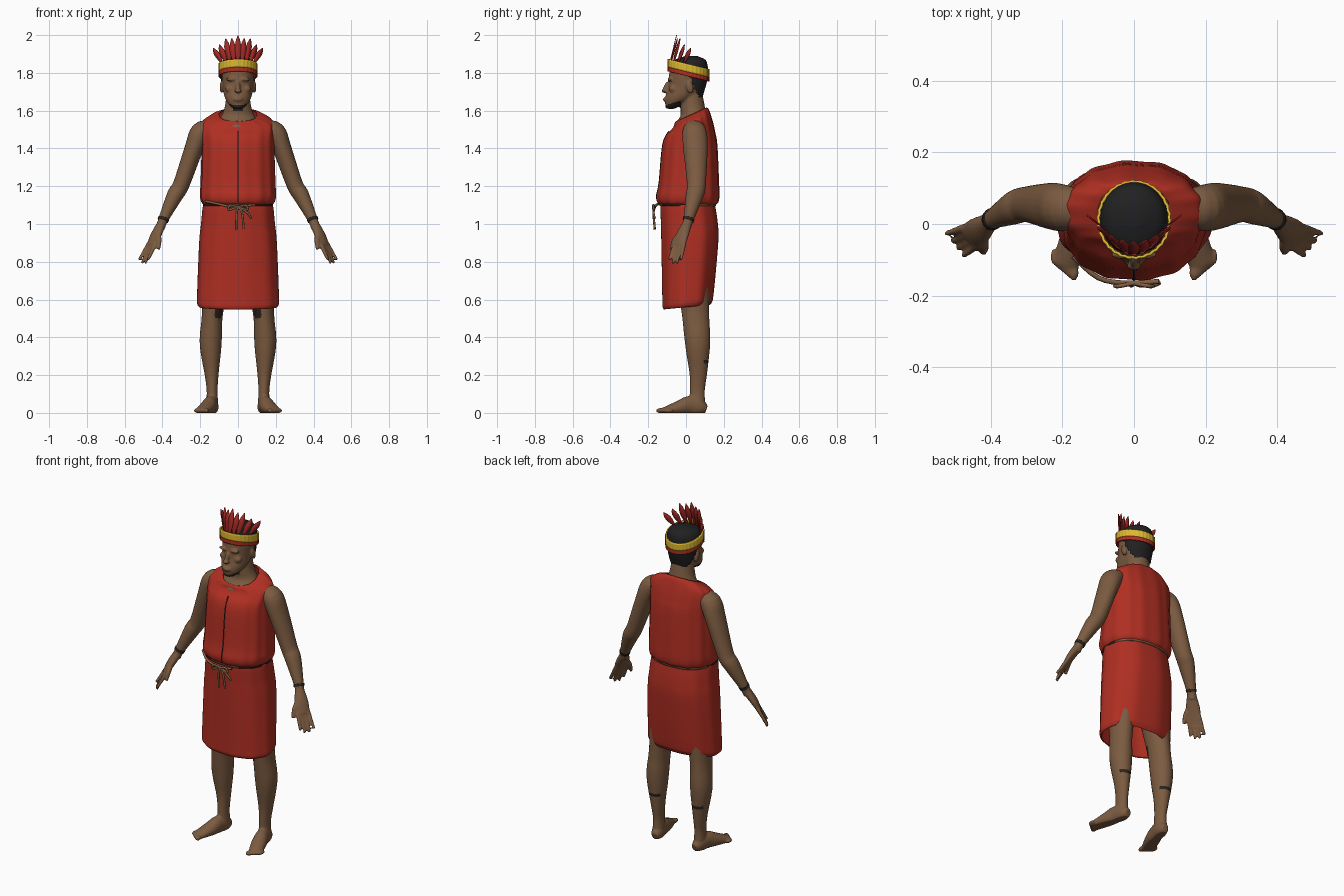
import bpy, bmesh, math
from mathutils import Vector, Matrix

if "Cube" in bpy.data.objects:
    bpy.data.objects.remove(bpy.data.objects["Cube"])


def material(name, red, green, blue):
    made = bpy.data.materials.new(name)
    made.use_nodes = True
    made.diffuse_color = (red, green, blue, 1)
    shader = made.node_tree.nodes["Principled BSDF"]
    shader.inputs["Base Color"].default_value = made.diffuse_color
    return made


SKIN = material("brown skin", .2, .105, .052)
RED = material("red cloth", .43, .028, .016)
FEATHER = material("feather red", .36, .022, .018)
YELLOW = material("bead yellow", .72, .48, .03)
HAIR = material("black hair", .015, .015, .016)
CORD = material("cord brown", .22, .11, .055)
DARK = material("dark band", .022, .017, .013)


def dense(rows, steps=4):
    """Smooth curve through rows of numbers."""
    result = []
    for i in range(len(rows) - 1):
        before, start, end = rows[max(i - 1, 0)], rows[i], rows[i + 1]
        after = rows[min(i + 2, len(rows) - 1)]
        for step in range(steps):
            t = step / steps
            result.append([
                b + t * ((c - a) + t * ((2 * a - 5 * b + 4 * c - d) + t * (3 * (b - c) + d - a))) / 2
                for a, b, c, d in zip(before, start, end, after)])
    return result + [list(rows[-1])]


def oval(centre, across, along, count, power=2, ripple=0, waves=0):
    """Closed ring of points; a higher power makes it boxier."""
    points = []
    for i in range(count):
        angle = math.tau * i / count
        swell = 1 + ripple * math.sin(waves * (angle + math.pi / 2))
        x, y = (math.copysign(abs(value) ** (2 / power), value) * swell
                for value in (math.cos(angle), math.sin(angle)))
        points.append(centre + across * x + along * y)
    return points


def bridge(bm, rings, caps):
    loops = [[bm.verts.new(point) for point in ring] for ring in rings]
    count = len(loops[0])
    for lower, upper in zip(loops, loops[1:]):
        for i in range(count):
            j = (i + 1) % count
            bm.faces.new((lower[i], lower[j], upper[j], upper[i]))
    if caps:
        bm.faces.new(loops[0])
        bm.faces.new(loops[-1])


def loft(bm, rows, tilt=lambda z: 0, caps=True, count=96, **shape):
    """Stacked rings; each row is height, centre y, half width, half depth."""
    rings = []
    for z, y, width, depth in dense(rows):
        along = Vector((0, depth, depth * tilt(z)))
        rings.append(oval(Vector((0, y, z)), Vector((width, 0, 0)), along, count, **shape))
    bridge(bm, rings, caps)


def tube(bm, rows, side, facing=(0, 1, 0), count=20, caps=True):
    """Rings square to a path; each row is x, y, z and two radii."""
    rows = dense(rows)
    path = [Vector(row[:3]) for row in rows]
    rings = []
    for i, row in enumerate(rows):
        heading = (path[min(i + 1, len(path) - 1)] - path[max(i - 1, 0)]).normalized()
        along = Vector(facing)
        along = (along - heading * along.dot(heading)).normalized()
        ring = oval(path[i], along.cross(heading) * row[3], along * row[4], count)
        rings.append([Vector((point.x * side, point.y, point.z)) for point in ring])
    bridge(bm, rings, caps)


def blob(bm, place, size, lean=0):
    matrix = (Matrix.Translation(place) @ Matrix.Rotation(lean, 4, 'X')
              @ Matrix.Diagonal((*size, 1)))
    bmesh.ops.create_uvsphere(bm, u_segments=16, v_segments=10, radius=1, matrix=matrix)


def finish(bm, name, *materials, thickness=0):
    bmesh.ops.recalc_face_normals(bm, faces=bm.faces)
    mesh = bpy.data.meshes.new(name)
    bm.to_mesh(mesh)
    bm.free()
    mesh.shade_smooth()
    for entry in materials:
        mesh.materials.append(entry)
    made = bpy.data.objects.new(name, mesh)
    bpy.context.collection.objects.link(made)
    if thickness:
        made.modifiers.new("thickness", 'SOLIDIFY').thickness = thickness
    return made


def cord(name, points, radius, colour):
    curve = bpy.data.curves.new(name, 'CURVE')
    curve.dimensions, curve.bevel_depth, curve.bevel_resolution = '3D', radius, 2
    curve.use_fill_caps = True
    spline = curve.splines.new('POLY')
    path = dense(points)
    spline.points.add(len(path) - 1)
    for target, point in zip(spline.points, path):
        target.co = (*point, 1)
    curve.materials.append(colour)
    bpy.context.collection.objects.link(bpy.data.objects.new(name, curve))


# Torso with neck, then head
bm = bmesh.new()
loft(bm, [(.9, .02, .15, .11), (1.12, .01, .17, .13), (1.45, .03, .16, .1),
          (1.52, .03, .125, .095), (1.57, .04, .09, .07), (1.62, .035, .07, .065), (1.7, .03, .06, .055)])
loft(bm, [(1.61, -.08, .025, .02), (1.635, -.06, .05, .05), (1.67, -.03, .07, .08),
          (1.72, 0, .08, .095), (1.82, .01, .085, .095), (1.86, .02, .065, .075), (1.88, .025, .03, .035)])

# Nose bridge, nostrils, lips and chin
blob(bm, (0, -.105, 1.725), (.012, .014, .036), lean=-.45)
blob(bm, (0, -.115, 1.705), (.02, .016, .01))
blob(bm, (0, -.108, 1.66), (.027, .014, .013))
blob(bm, (0, -.095, 1.625), (.026, .016, .016))

for side in (1, -1):
    # Brow, cheek and ear
    blob(bm, (.034 * side, -.085, 1.766), (.032, .013, .01))
    blob(bm, (.045 * side, -.068, 1.715), (.024, .022, .02))
    blob(bm, (.087 * side, .02, 1.725), (.01, .02, .034), lean=.25)

    # Arm
    tube(bm, [(.14, .045, 1.51, .04, .05), (.195, .045, 1.485, .057, .065), (.233, .05, 1.4, .05, .065),
              (.3, .055, 1.21, .044, .05), (.335, .045, 1.15, .043, .047),
              (.397, .012, 1.02, .026, .027), (.41, 0, .98, .025, .027)], side)

    # Palm, fingers and thumb
    across = Vector((-.6, -.8, 0))
    tube(bm, [(.405, .005, 1, .024, .026), (.435, -.02, .94, .021, .04), (.46, -.037, .885, .013, .038)],
         side, across)
    for finger in range(4):
        spread = finger - 1.5
        knuckle = Vector((.452, -.033, .9)) + across * spread * .02
        tip = Vector((.5, -.058, .79 + spread ** 2 * .009)) + across * spread * .026
        tube(bm, [(*knuckle, .012, .012), (*tip, .008, .008)], side, across, count=12)
    tube(bm, [(.425, -.025, .95, .014, .018), (.418, -.06, .915, .014, .014),
              (.42, -.08, .865, .009, .009)], side, across, count=12)

    # Leg
    tube(bm, [(.09, .02, .97, .075, .1), (.115, .035, .75, .078, .09), (.135, .05, .53, .056, .073),
              (.144, .06, .4, .059, .069), (.144, .063, .32, .054, .062), (.14, .065, .21, .038, .047),
              (.137, .06, .12, .029, .04), (.137, .06, .05, .032, .042)], side)

    # Foot and toes
    tube(bm, [(.132, .108, .02, .02, .022), (.136, .075, .03, .034, .042), (.147, .02, .04, .037, .05),
              (.163, -.035, .028, .042, .038), (.194, -.118, .01, .037, .018)], side, (0, 0, 1))
    for toe in range(5):
        size = .014 - toe * .001
        blob(bm, ((.168 + toe * .014) * side, -.136 + toe * .011, .012), (size, .023, size))
body = finish(bm, "body", SKIN)

# Fuse the body parts into one soft surface
fuse = body.modifiers.new("fuse", 'REMESH')
fuse.mode, fuse.voxel_size = 'VOXEL', .006
soften = body.modifiers.new("soften", 'SMOOTH')
soften.iterations = 3
bpy.context.view_layer.update()
graph = bpy.context.evaluated_depsgraph_get()
mesh = bpy.data.meshes.new_from_object(body.evaluated_get(graph))
body.modifiers.clear()
body.data = mesh
mesh.materials.clear()
mesh.materials.append(SKIN)
mesh.materials.append(DARK)
mesh.shade_smooth()
for vertex in mesh.vertices:
    vertex.co.z = max(vertex.co.z, 0)

# Beard, calf bands and knee ties coloured by position
for face in mesh.polygons:
    x, y, z = face.center
    beard = abs(x) < .06 and y < -.025 and 1.6 < z < 1.63 + max(0, y + .1) * .35
    calf_band = .262 < z < .281 and y > .095
    knee_tie = .5 < z < .56 and y < .02 and abs(x) < .122
    face.material_index = int(beard or calf_band or knee_tie)

# Sleeveless shirt, gathered at the waist, its neckline dipping in front
shirt = [(1.1, .01, .178, .143), (1.115, .01, .192, .16), (1.15, .01, .2, .166), (1.22, .016, .197, .158),
         (1.42, .021, .191, .144), (1.49, .03, .194, .122), (1.54, .034, .188, .1),
         (1.57, .03, .14, .09), (1.58, .028, .1, .08)]
bm = bmesh.new()
loft(bm, shirt, tilt=lambda z: max(0, z - 1.48) * 4.5, caps=False, power=2.3, ripple=.012, waves=14)
finish(bm, "shirt", RED, thickness=.005)
cord("shirt_seam", [(0, y - depth, z) for z, y, width, depth in shirt[1:6]], .003, DARK)

# Skirt
bm = bmesh.new()
loft(bm, [(1.115, .01, .176, .138), (1.09, .01, .186, .145), (1, .018, .195, .15), (.9, .02, .205, .15),
          (.62, .01, .216, .135), (.575, .006, .215, .13), (.56, .005, .205, .122)],
     tilt=lambda z: max(0, .66 - z), caps=False, power=2.3, ripple=.01, waves=10)
finish(bm, "skirt", RED, thickness=.005)

# Waist belt with dark side pieces
bm = bmesh.new()
loft(bm, [(z, .01, .185, .15) for z in (1.095, 1.135)], caps=False, power=2.3)
for face in bm.faces:
    middle = face.calc_center_median()
    face.material_index = int(abs(middle.x) > .09 and middle.y < .06)
finish(bm, "belt", CORD, DARK, thickness=.006)

# Tied cord with bow and tails
cord("belt_cord", [(-.17, -.09, 1.12), (-.1, -.15, 1.105), (-.02, -.165, 1.09), (.07, -.16, 1.1)], .007, CORD)
knot = (0, -.165, 1.09)
for x, z in ((-.01, .97), (.03, .975), (.07, 1.03)):
    cord("cord_tail", [knot, (x * .7, -.172, 1.06), (x, -.165, z)], .006, CORD)
for side in (1, -1):
    cord("bow_loop", [knot, (.04 * side, -.173, 1.1), (.05 * side, -.172, 1.075), knot], .006, CORD)

    # Bracelet
    bm = bmesh.new()
    tube(bm, [(.393, .015, 1.03, .03, .031), (.398, .011, 1.017, .029, .03)], side)
    finish(bm, "bracelet", DARK)

# Hair, trimmed around the face
bm = bmesh.new()
loft(bm, [(1.67, .035, .07, .052), (1.7, .03, .08, .066), (1.75, .02, .09, .09), (1.8, .016, .094, .1),
          (1.84, .016, .092, .098), (1.87, .022, .075, .08), (1.89, .028, .03, .03)], count=48)
centres = {face: face.calc_center_median() for face in bm.faces}
bare = [face for face, middle in centres.items()
        if middle.z < 1.82 and middle.y < .02 + (1.78 - middle.z) * .45]
bmesh.ops.delete(bm, geom=bare, context='FACES')
finish(bm, "hair", HAIR)

# Beaded headband, higher at the brow
for name, low, high, colour in (("headband_beads", 1.804, 1.847, YELLOW), ("headband_edge", 1.782, 1.804, RED)):
    bm = bmesh.new()
    loft(bm, [(z, .012, .103, .11) for z in (low, high)], tilt=lambda z: -.24,
         caps=False, count=120, ripple=.012, waves=30)
    finish(bm, name, colour, thickness=.008)

# Fan of feathers
for i in range(-4, 5):
    turn = i / 4
    curl = turn ** 2 * .075
    base = Vector((turn * .085, curl - .088, 1.85))
    tip = Vector((turn * .132, curl - .052, 2 - curl * .9 - (i % 2) * .012))
    wide = Vector((1, turn * .7, turn * -.3)).normalized()
    bm = bmesh.new()
    strips = []
    for step in range(7):
        t = step / 6
        width = .016 * math.sin(math.pi * (.2 + t * .8) ** 1.6) + .001
        strips.append([bm.verts.new(base.lerp(tip, t) + wide * width * edge) for edge in (-1, 1)])
    for lower, upper in zip(strips, strips[1:]):
        bm.faces.new((*lower, *reversed(upper)))
    finish(bm, "feather", FEATHER, thickness=.004)
